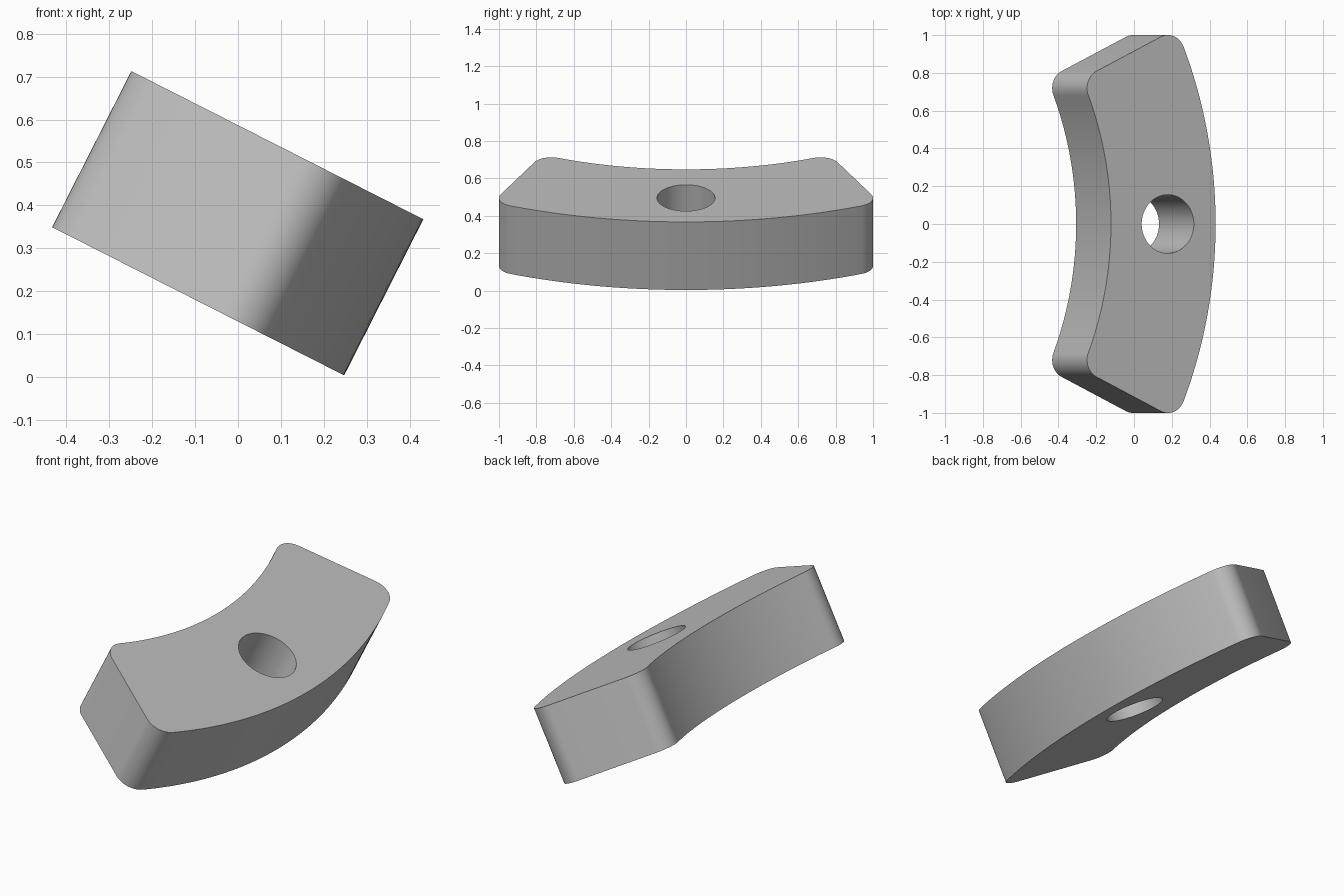
import bpy, bmesh
from math import radians, degrees, asin, sin, cos, pi

cube = bpy.data.objects.get("Cube")
if cube:
    bpy.data.objects.remove(cube, do_unlink=True)

CENTRE = -2.03               # centre of both long arcs
R_OUT, R_IN = 2.411, 1.79
FILLET, HALF_ANGLE = 0.1, 25.41
THICK, TILT, HEIGHT = 0.408, 26.9, 0.358
HOLE_X, HOLE_R = 0.097, 0.155


def arc(cx, cy, r, a0, a1, n):
    """Points along an arc, angles in degrees."""
    angles = [radians(a0 + (a1 - a0) * i / n) for i in range(n + 1)]
    return [(cx + r * cos(a), cy + r * sin(a)) for a in angles]


def corner(rho, a0, a1):
    """Rounded corner touching the straight end and one long arc."""
    a = radians(HALF_ANGLE) - asin(FILLET / rho)
    return degrees(a), arc(CENTRE + rho * cos(a), rho * sin(a), FILLET,
                           a0(degrees(a)), a1(degrees(a)), 12)


# Half outline of the curved block, then mirrored across its middle
end = HALF_ANGLE + 90
a_out, outer_corner = corner(R_OUT - FILLET, lambda a: a, lambda a: end)
a_in, inner_corner = corner(R_IN + FILLET, lambda a: end, lambda a: a + 180)
half = (arc(CENTRE, 0, R_OUT, 0, a_out, 24)[:-1] + outer_corner + inner_corner
        + arc(CENTRE, 0, R_IN, a_in, 0, 24)[1:])
outline = half + [(x, -y) for x, y in half[-2:0:-1]]
hole = arc(HOLE_X, 0, HOLE_R, 0, 360, 64)[:-1]

# Filled and extruded profile
curve = bpy.data.curves.new("block_profile", 'CURVE')
curve.dimensions = '2D'
curve.fill_mode = 'BOTH'
curve.extrude = THICK / 2
for loop in (outline, hole):
    spline = curve.splines.new('POLY')
    spline.points.add(len(loop) - 1)
    for p, (x, y) in zip(spline.points, loop):
        p.co = (x, y, 0, 1)
    spline.use_cyclic_u = True

block = bpy.data.objects.new("curved_block", curve)
bpy.context.collection.objects.link(block)
bpy.ops.object.select_all(action='DESELECT')
block.select_set(True)
bpy.context.view_layer.objects.active = block
bpy.ops.object.convert(target='MESH')
block = bpy.context.object
block.name = "curved_block"

# Weld the caps to the walls
bm = bmesh.new()
bm.from_mesh(block.data)
bmesh.ops.remove_doubles(bm, verts=bm.verts, dist=0.0005)
bmesh.ops.recalc_face_normals(bm, faces=bm.faces)
bm.to_mesh(block.data)
bm.free()

# Tilt and lift into place
block.rotation_euler = (0, radians(TILT), 0)
block.location = (0, 0, HEIGHT)
bpy.ops.object.transform_apply(location=True, rotation=True, scale=True)
bpy.ops.object.shade_smooth_by_angle(angle=radians(30))

# Plain grey
grey = bpy.data.materials.new("grey")
grey.use_nodes = True
colour = (0.52, 0.52, 0.52, 1)
grey.diffuse_color = colour
grey.node_tree.nodes["Principled BSDF"].inputs["Base Color"].default_value = colour
block.data.materials.clear()
block.data.materials.append(grey)
